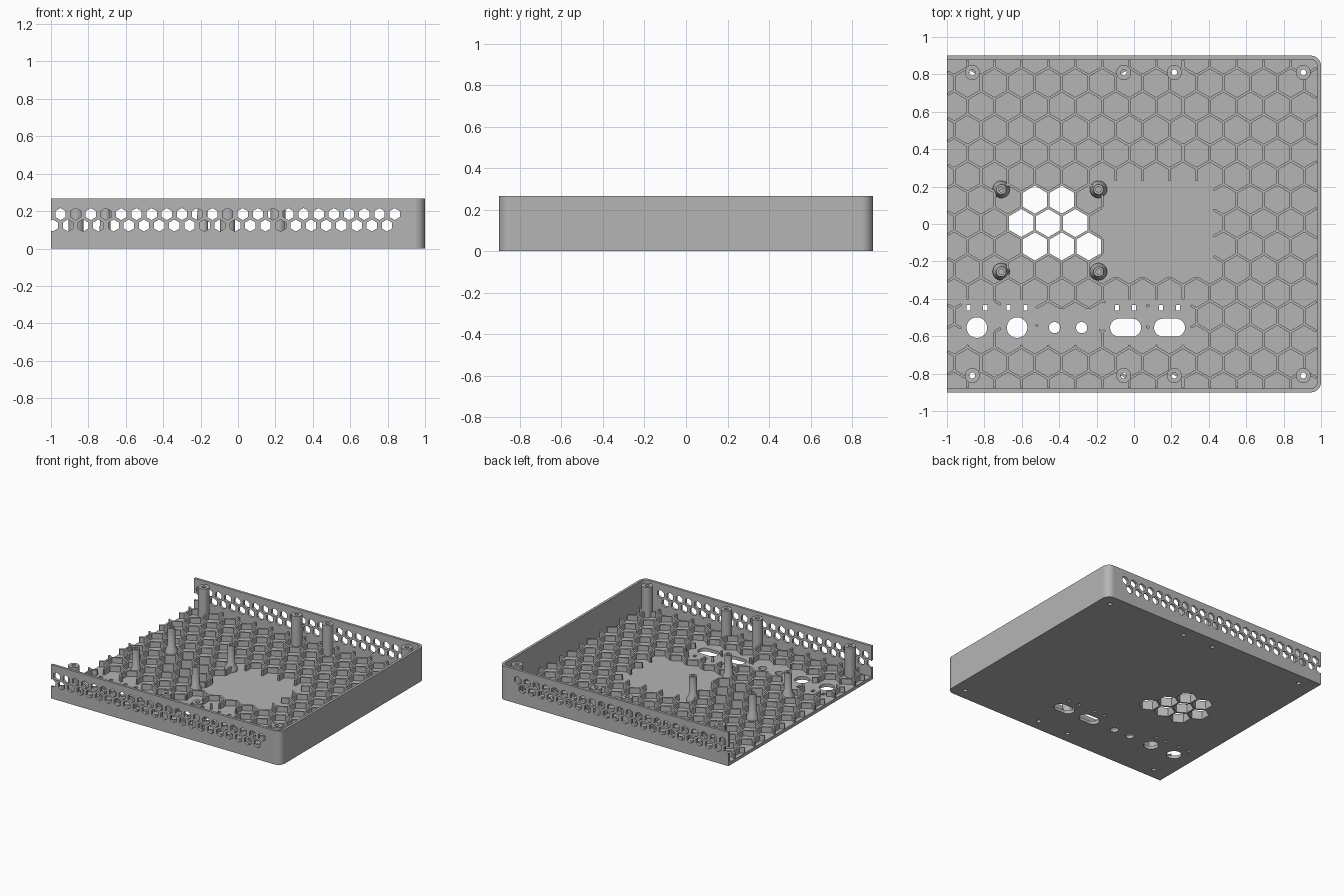
import bpy, bmesh, math
from mathutils import Vector

if "Cube" in bpy.data.objects:
    bpy.data.objects.remove(bpy.data.objects["Cube"], do_unlink=True)

FLOOR, RIB_TOP, TOP = 0.025, 0.068, 0.266
PITCH, RIB = 0.144, 0.014
ROW = PITCH * math.sqrt(3) / 2
FAN = Vector((-0.458, 0.005))
BOSSES = [(x, s * 0.81) for x in (-0.865, -0.055, 0.215, 0.905) for s in (-1, 1)]
POSTS = [(x, y) for x in (-0.71, -0.19) for y in (-0.255, 0.185)]

grey = bpy.data.materials.new("mid grey plastic")
grey.use_nodes = True
grey.diffuse_color = (0.46, 0.46, 0.46, 1)
grey.node_tree.nodes["Principled BSDF"].inputs["Base Color"].default_value = (0.46, 0.46, 0.46, 1)


def make(name, bm):
    bmesh.ops.recalc_face_normals(bm, faces=bm.faces)
    mesh = bpy.data.meshes.new(name)
    bm.to_mesh(mesh)
    bm.free()
    mesh.materials.append(grey)
    obj = bpy.data.objects.new(name, mesh)
    bpy.context.collection.objects.link(obj)
    return obj


def prism(bm, points, low, high, axis="z"):
    """Extrude a flat outline along z, or along y for outlines in x and z."""
    def place(p, h):
        return (p[0], p[1], h) if axis == "z" else (p[0], h, p[1])
    a = [bm.verts.new(place(p, low)) for p in points]
    b = [bm.verts.new(place(p, high)) for p in points]
    bm.faces.new(a[::-1])
    bm.faces.new(b)
    n = len(a)
    for i in range(n):
        bm.faces.new((a[i], a[(i + 1) % n], b[(i + 1) % n], b[i]))


def ring(cx, cy, r, n=32, stretch=0.0):
    """Circle or hexagon with a vertex at the top; stretch makes a slot."""
    pts = []
    for i in range(n):
        a = math.pi / 2 + math.tau * (i + (0.5 if stretch else 0)) / n
        c = math.cos(a)
        pts.append((cx + r * c + math.copysign(stretch, c), cy + r * math.sin(a)))
    return pts


def tray_outline(inset):
    """Open at -x, rounded at both +x corners."""
    r = 0.055 - inset
    pts = [(-1, -0.9 + inset)]
    for cy, start in ((-0.845, -90), (0.845, 0)):
        for i in range(13):
            a = math.radians(start + i * 7.5)
            pts.append((0.945 + r * math.cos(a), cy + r * math.sin(a)))
    return pts + [(-1, 0.9 - inset)]


def cut(obj, bm):
    cutter = make("cutter", bm)
    cutter.hide_render = True
    mod = obj.modifiers.new("holes", "BOOLEAN")
    mod.operation, mod.solver, mod.object = "DIFFERENCE", "EXACT", cutter
    bpy.context.view_layer.update()
    done = bpy.data.meshes.new_from_object(obj.evaluated_get(bpy.context.evaluated_depsgraph_get()))
    obj.modifiers.clear()
    obj.data = done
    bpy.data.objects.remove(cutter, do_unlink=True)


def lathe(name, profile, x, y, n=28):
    """Turn a closed radius and height profile around z."""
    bm = bmesh.new()
    loops = [[bm.verts.new((x + r * math.cos(math.tau * i / n), y + r * math.sin(math.tau * i / n), z))
              for i in range(n)] for r, z in profile]
    for k, loop in enumerate(loops):
        nxt = loops[(k + 1) % len(loops)]
        for i in range(n):
            j = (i + 1) % n
            bm.faces.new((loop[i], loop[j], nxt[j], nxt[i]))
    obj = make(name, bm)
    bpy.ops.object.select_all(action="DESELECT")
    obj.select_set(True)
    bpy.context.view_layer.objects.active = obj
    bpy.ops.object.shade_smooth_by_angle(angle=math.radians(30))


# Floor plate with vent, socket, indicator and screw openings
bm = bmesh.new()
prism(bm, tray_outline(0), 0, FLOOR)
floor = make("floor_plate", bm)

holes = bmesh.new()
for row, cols in ((1, (-0.5, 0.5)), (0, (-1, 0, 1)), (-1, (-0.5, 0.5, 1.5))):
    for c in cols:
        prism(holes, ring(FAN.x + c * PITCH, FAN.y + row * ROW, (PITCH - RIB) / math.sqrt(3), 6), -0.1, 0.1)
for x, r, stretch in ((-0.84, 0.055, 0), (-0.625, 0.055, 0), (-0.425, 0.03, 0),
                      (-0.28, 0.03, 0), (-0.045, 0.048, 0.035), (0.19, 0.048, 0.035)):
    prism(holes, ring(x, -0.554, r, 32, stretch), -0.1, 0.1)
    if r > 0.04:
        for s in (-0.045, 0.045):
            cx, cy, w, h = x + s, -0.447, 0.011, 0.015
            prism(holes, [(cx - w, cy - h), (cx + w, cy - h), (cx + w, cy + h), (cx - w, cy + h)], -0.1, 0.1)
for x, y in BOSSES:
    prism(holes, ring(x, y, 0.016, 24), -0.1, 0.1)
cut(floor, holes)

# Three-sided wall with two rows of hexagonal vents front and back
bm = bmesh.new()
prism(bm, tray_outline(0) + tray_outline(0.02)[::-1], FLOOR, TOP)
wall = make("side_walls", bm)
vents = bmesh.new()
for i in range(23):
    for start, z in ((-0.949, 0.184), (-0.99, 0.123)):
        prism(vents, ring(start + i * 0.0812, z, 0.032, 6), -1, 1, "y")
cut(wall, vents)

# Honeycomb ribs, left out around the plain areas and the fittings
CLEAR = [(-0.165, 0.42, -0.275, 0.225), (-0.92, -0.75, -0.64, -0.41), (-0.71, -0.53, -0.64, -0.41),
         (-0.51, -0.19, -0.64, -0.46), (-0.15, 0.06, -0.64, -0.41), (0.085, 0.3, -0.64, -0.41)]


def allowed(p):
    if not (-1 < p.x < 0.98 and abs(p.y) < 0.88):
        return False
    if any(a < p.x < b and c < p.y < d for a, b, c, d in CLEAR):
        return False
    return all((p - Vector(q)).length > 0.03 for q in BOSSES + POSTS)


bm = bmesh.new()
for row in range(-8, 9):
    for col in range(-6, 13):
        cx = FAN.x + (col + (row % 2) / 2) * PITCH
        corners = [Vector(p) for p in ring(cx, FAN.y + row * ROW, PITCH / math.sqrt(3), 6)]
        for p, q in zip(corners[:3], corners[1:4]):
            run = [t / 16 for t in range(17) if allowed(p.lerp(q, t / 16))]
            if len(run) < 4:
                continue
            a, b = p.lerp(q, run[0]), p.lerp(q, run[-1])
            d = (b - a).normalized()
            side = Vector((-d.y, d.x)) * RIB / 2
            tip = d * RIB / (2 * math.sqrt(3))
            prism(bm, [a, a + tip - side, b - tip - side, b, b - tip + side, a + tip + side], FLOOR, RIB_TOP)
make("honeycomb_ribs", bm)

# Screw bosses along the front and back walls
for i, (x, y) in enumerate(BOSSES):
    lathe(f"screw_boss_{i + 1}", [(0.016, FLOOR), (0.04, FLOOR), (0.04, 0.262), (0.016, 0.262)], x, y)

# Flared board posts with blind holes
for i, (x, y) in enumerate(POSTS):
    lathe(f"board_post_{i + 1}", [(0.014, FLOOR), (0.046, FLOOR), (0.046, 0.05), (0.03, 0.08),
                                 (0.027, 0.225), (0.014, 0.225)], x, y)
